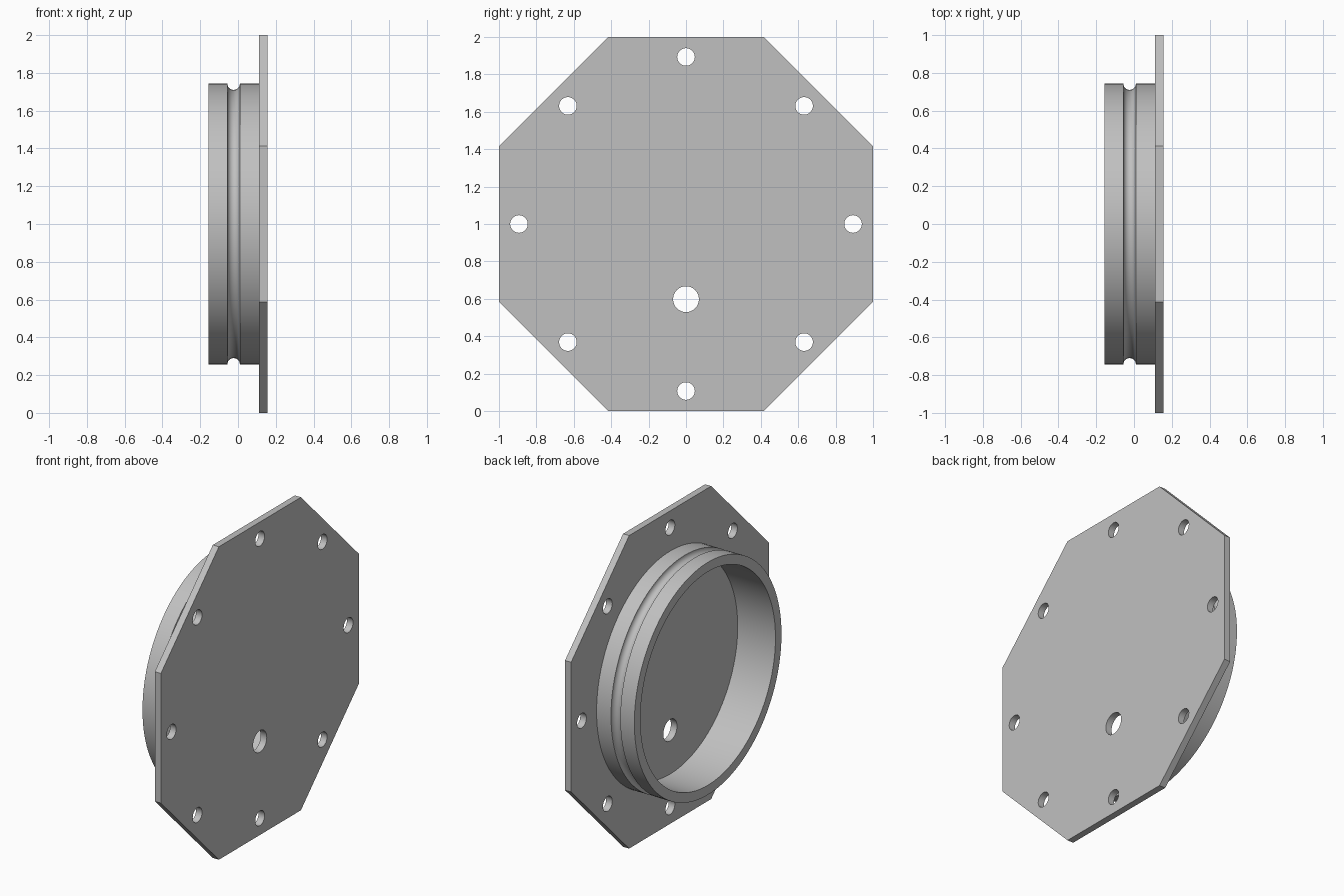
import bpy
import bmesh
from math import pi, cos, sin, radians

cube = bpy.data.objects.get("Cube")
if cube:
    bpy.data.objects.remove(cube, do_unlink=True)

PLATE_BACK, PLATE_FRONT = 0.112, 0.155
CENTRE_Z = 1.0

grey = bpy.data.materials.new("plain_grey")
grey.use_nodes = True
grey.diffuse_color = (0.53, 0.53, 0.53, 1)
grey.node_tree.nodes["Principled BSDF"].inputs["Base Color"].default_value = grey.diffuse_color


def add_prism(bm, radius, x0, x1, sides, y=0, z=0, turn=0):
    """Closed prism whose axis runs along x."""
    rings = []
    for x in (x0, x1):
        rings.append([bm.verts.new((x, y + radius * cos(turn + 2 * pi * i / sides),
                                    z + radius * sin(turn + 2 * pi * i / sides)))
                      for i in range(sides)])
    bm.faces.new(rings[0])
    bm.faces.new(rings[1])
    for i in range(sides):
        j = (i + 1) % sides
        bm.faces.new((rings[0][i], rings[0][j], rings[1][j], rings[1][i]))


def make_object(name, bm):
    bmesh.ops.recalc_face_normals(bm, faces=bm.faces)
    mesh = bpy.data.meshes.new(name)
    bm.to_mesh(mesh)
    bm.free()
    mesh.materials.append(grey)
    obj = bpy.data.objects.new(name, mesh)
    obj.location.z = CENTRE_Z
    bpy.context.collection.objects.link(obj)
    return obj


def activate(obj):
    bpy.ops.object.select_all(action='DESELECT')
    obj.select_set(True)
    bpy.context.view_layer.objects.active = obj


# Octagonal plate
bm = bmesh.new()
add_prism(bm, 1 / cos(pi / 8), PLATE_BACK, PLATE_FRONT, 8, turn=pi / 8)
plate = make_object("flange_plate", bm)

# Eight bolt holes and one larger off-centre port
bm = bmesh.new()
for i in range(8):
    a = i * pi / 4
    add_prism(bm, 0.047, 0, 0.3, 40, 0.893 * cos(a), 0.893 * sin(a))
add_prism(bm, 0.069, 0, 0.3, 48, 0, -0.402)
cutter = make_object("hole_cutter", bm)
cutter.hide_render = True

cut = plate.modifiers.new("holes", 'BOOLEAN')
cut.operation = 'DIFFERENCE'
cut.solver = 'EXACT'
cut.object = cutter
activate(plate)
bpy.ops.object.modifier_apply(modifier=cut.name)
bpy.data.objects.remove(cutter, do_unlink=True)

# Spigot ring: lathed profile with a half-round seal groove
OUTER, INNER, GROOVE_X, GROOVE_R = 0.743, 0.682, -0.023, 0.033
profile = [(PLATE_BACK, INNER), (-0.155, INNER), (-0.155, OUTER)]
for i in range(13):
    a = pi + pi * i / 12
    profile.append((GROOVE_X + GROOVE_R * cos(a), OUTER + GROOVE_R * sin(a)))
profile.append((PLATE_BACK, OUTER))

bm = bmesh.new()
verts = [bm.verts.new((x, r, 0)) for x, r in profile]
edges = [bm.edges.new(pair) for pair in zip(verts, verts[1:])]
bmesh.ops.spin(bm, geom=verts + edges, cent=(0, 0, 0), axis=(1, 0, 0),
               angle=2 * pi, steps=128, use_merge=True)
bmesh.ops.remove_doubles(bm, verts=bm.verts, dist=0.0001)
ring = make_object("spigot_ring", bm)

for obj in (plate, ring):
    activate(obj)
    bpy.ops.object.shade_smooth_by_angle(angle=radians(30))
